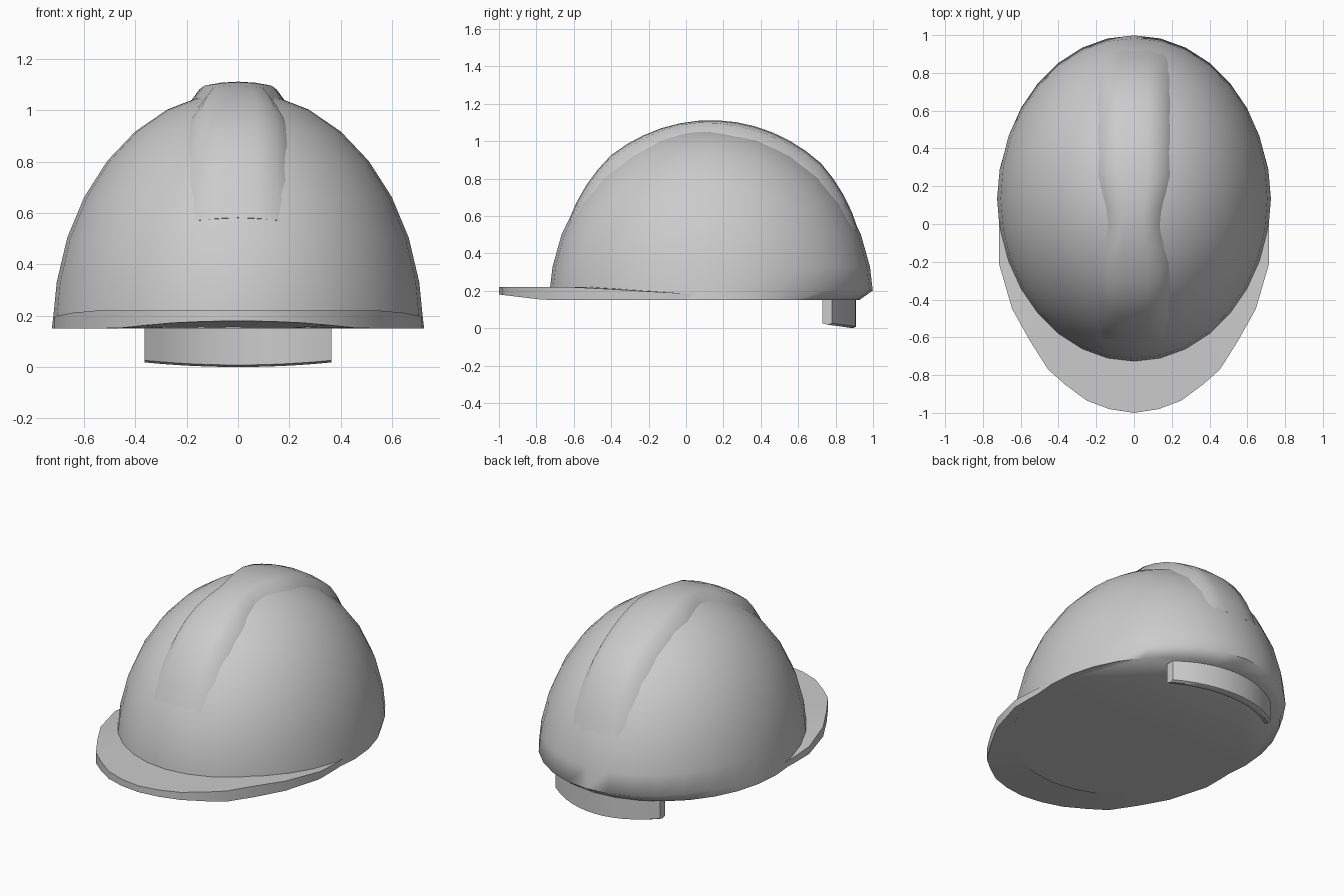
import bpy, bmesh
from math import sin, cos, pi, radians, sqrt

if "Cube" in bpy.data.objects:
    bpy.data.objects.remove(bpy.data.objects["Cube"])

RX, RY, RZ = 0.72, 0.865, 0.923      # dome radii
CY, Z0 = 0.135, 0.15                 # dome centre and base height


def make(name, rows, ring=True, pole=None, angle=40):
    """Skin equal-length rows of points and cap both ends (last may be a pole)."""
    bm = bmesh.new()
    grid = [[bm.verts.new(p) for p in row] for row in rows]
    n = len(rows[0])
    for a, b in zip(grid, grid[1:]):
        for i in range(n if ring else n - 1):
            j = (i + 1) % n
            bm.faces.new((a[i], a[j], b[j], b[i]))
    bm.faces.new(grid[0][::-1])
    if pole:
        top = bm.verts.new(pole)
        for i in range(n):
            bm.faces.new((grid[-1][i], grid[-1][(i + 1) % n], top))
    else:
        bm.faces.new(grid[-1])
    bmesh.ops.recalc_face_normals(bm, faces=bm.faces)
    mesh = bpy.data.meshes.new(name)
    bm.to_mesh(mesh)
    bm.free()
    obj = bpy.data.objects.new(name, mesh)
    bpy.context.collection.objects.link(obj)
    bpy.ops.object.select_all(action='DESELECT')
    obj.select_set(True)
    bpy.context.view_layer.objects.active = obj
    bpy.ops.object.shade_smooth_by_angle(angle=radians(angle))
    return obj


# Dome: 32-sided half ellipsoid, closed underneath, tucked in at the back
SEG = 32
rows = []
base = []
for i in range(SEG):
    t = 2 * pi * i / SEG
    y = RY * sin(t)
    base.append((0.725 * cos(t), CY + y * (0.915 if y > 0 else 1), Z0))
rows.append(base)
for e in [3.2] + [11.25 * k for k in range(1, 8)]:
    c, s = cos(radians(e)), sin(radians(e))
    rows.append([(RX * c * cos(2 * pi * i / SEG), CY + RY * c * sin(2 * pi * i / SEG),
                  Z0 + RZ * s) for i in range(SEG)])
make("helmet_dome", rows, pole=(0, CY, Z0 + RZ), angle=60)

# Crown ridge: raised band running front to back, pinched near the top
rows = []
STEPS = 20
for k in range(STEPS + 1):
    f = k / STEPS
    a = radians(-62 + 128 * f)
    y = CY + RY * sin(a)
    fade = min(1, 5 * f, 5 * (1 - f))
    half = 0.09 + 0.06 * min(1, abs(y - 0.0) / 0.25)
    lift = 0.043 * fade
    row = []
    for x, h in ((-half - 0.055, -0.015), (-half, lift), (-half / 2, lift), (0, lift),
                 (half / 2, lift), (half, lift), (half + 0.055, -0.015)):
        q = sqrt(1 - (x / RX) ** 2)
        h -= 0.004
        row.append((x, CY + (RY * q + h) * sin(a), Z0 + (RZ * q + h) * cos(a)))
    rows.append(row)
make("crown_ridge", rows, ring=False, angle=50)

# Brim: outer edge on one side, mirrored, lofted against the dome
edge = [(0.712, 0.06), (0.716, -0.08), (0.715, -0.21), (0.68, -0.33), (0.645, -0.45),
        (0.55, -0.62), (0.455, -0.77), (0.365, -0.85), (0.25, -0.935), (0.13, -0.98)]
outline = edge + [(0, -1.0)] + [(-x, y) for x, y in reversed(edge)]
rows = []
for x, y in outline:
    d = sqrt((x / RX) ** 2 + ((y - CY) / RY) ** 2)
    ix, iy = x / d * 0.95, CY + (y - CY) / d * 0.95
    top = 0.185 + 0.035 * min(1, max(0, -y / 0.6))
    low = 0.15 + 0.03 * max(0, (-y - 0.75) / 0.25)
    rows.append([(x, y, top), (x, y, low), (ix, iy, 0.151), (ix, iy, top)])
make("brim", rows, angle=50)

# Nape strap: curved band hanging below the back rim
rows = []
for k in range(-6, 7):
    x = 0.365 * k / 6
    y = CY + 0.775 * sqrt(1 - (x / 0.66) ** 2)
    low = 0.018 * (k / 6) ** 2
    rows.append([(x, y, 0.17), (x, y, low + 0.008), (x, y - 0.02, low),
                 (x, y - 0.05, low + 0.008), (x, y - 0.05, 0.17)])
make("nape_strap", rows)
